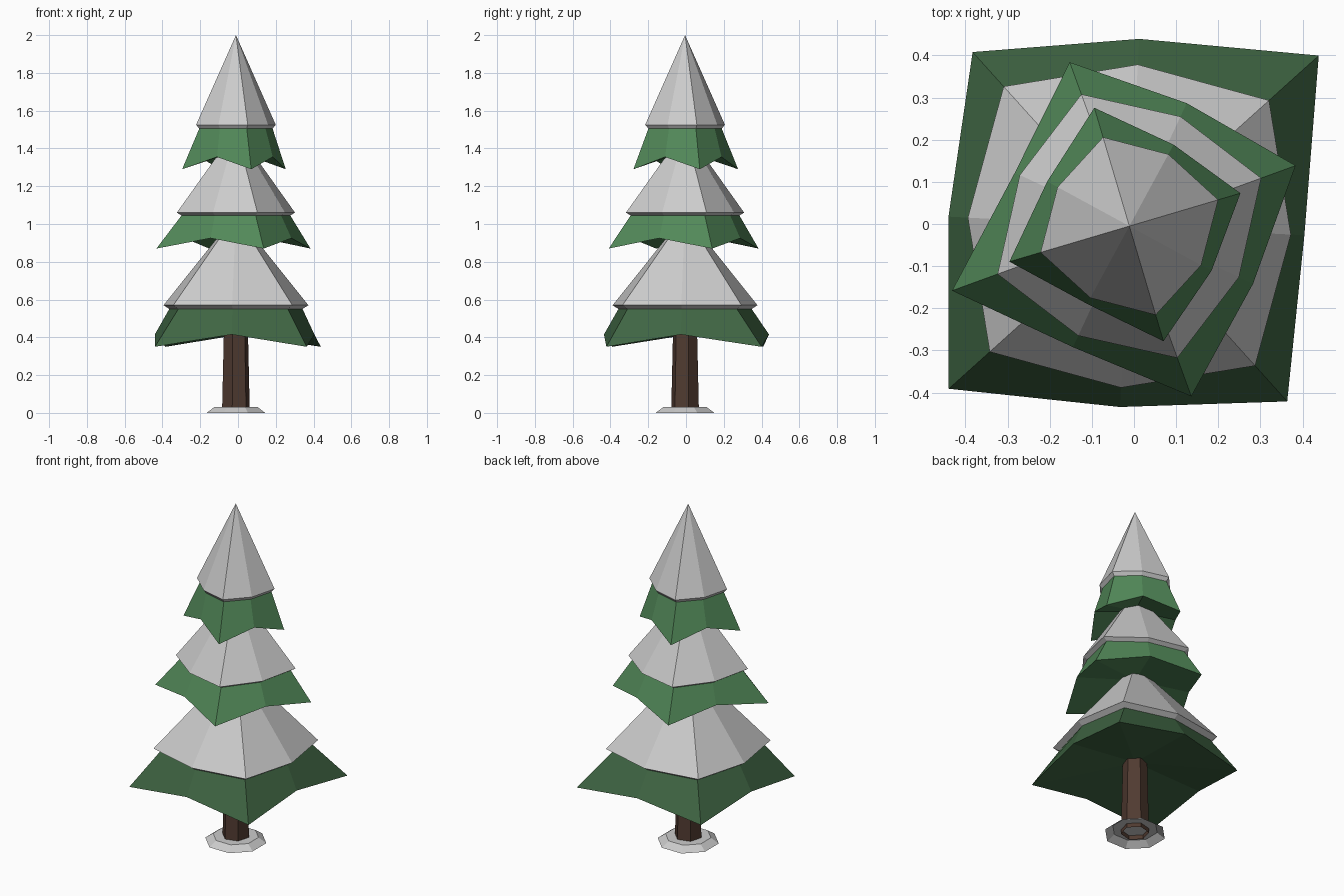
import bpy
from math import radians, cos, sin

if "Cube" in bpy.data.objects:
    bpy.data.objects.remove(bpy.data.objects["Cube"])

CX, CY = -0.011, -0.005


def material(name, rgb):
    m = bpy.data.materials.new(name)
    m.diffuse_color = (*rgb, 1)
    m.use_nodes = True
    m.node_tree.nodes["Principled BSDF"].inputs["Base Color"].default_value = m.diffuse_color
    return m


def ring(radii, zs, start):
    # Closed ring of points; radii and heights repeat around the circle
    n = len(radii)
    return [(CX + r * cos(radians(start + 360 * i / n)),
             CY + r * sin(radians(start + 360 * i / n)),
             zs[i % len(zs)]) for i, r in enumerate(radii)]


def loft(name, rings, top=None, bottom=None, cap=False, mat=None):
    # Skin rings from bottom to top; optional fan to a centre point at either end
    n = len(rings[0])
    verts = [p for r in rings for p in r]
    faces = []
    for k in range(len(rings) - 1):
        for i in range(n):
            j = (i + 1) % n
            faces.append((k * n + i, k * n + j, (k + 1) * n + j, (k + 1) * n + i))
    last = (len(rings) - 1) * n
    if top is not None:
        verts.append((CX, CY, top))
        faces += [(last + i, last + (i + 1) % n, len(verts) - 1) for i in range(n)]
    if bottom is not None:
        verts.append((CX, CY, bottom))
        faces += [((i + 1) % n, i, len(verts) - 1) for i in range(n)]
    if cap:
        faces.append(tuple(range(last, last + n)))
    me = bpy.data.meshes.new(name)
    me.from_pydata(verts, [], faces)
    if mat:
        me.materials.append(mat)
    ob = bpy.data.objects.new(name, me)
    bpy.context.collection.objects.link(ob)
    return ob


green = material("needles", (0.085, 0.25, 0.10))
dark_green = material("dark_needles", (0.05, 0.13, 0.056))
brown = material("bark", (0.08, 0.043, 0.03))

# Branch tiers: start angle, snow tip/mid radius, snow z, lip z, apex z,
# skirt tip z, skirt mid z, skirt radii (tip, mid, ...), material
tiers = [
    ("lower", 42, 0.446, 0.384, 0.57, 0.55, 1.05, 0.35, 0.415,
     (0.605, 0.445, 0.556, 0.43, 0.577, 0.43, 0.56, 0.416), dark_green),
    ("middle", 20, 0.333, 0.287, 1.06, 1.045, 1.50, 0.87, 0.925,
     (0.42, 0.322, 0.414, 0.30, 0.448, 0.317, 0.43, 0.324), green),
    ("upper", 16.5, 0.22, 0.194, 1.525, 1.505, 2.0, 1.29, 1.355,
     (0.275, 0.22, 0.293, 0.222, 0.297, 0.21, 0.285, 0.222), green),
]
for name, a, rt, rm, zs, zl, za, zt, zm, skirt, mat in tiers:
    edge = [rt, rm] * 4
    lip = [r * 0.92 for r in edge]
    loft(name + "_snow", [ring(lip, [zl], a), ring(edge, [zs], a)], top=za)
    loft(name + "_branches", [ring(skirt, [zt, zm], a), ring(lip, [zl], a)],
         bottom=zm + 0.03, mat=mat)

# Trunk: open tapered hexagonal tube
loft("trunk", [ring([0.076] * 6, [0.005], 15), ring([0.065] * 6, [0.47], 15)], mat=brown)

# Snow patch around the foot, open underneath
loft("ground_snow", [ring([0.168] * 8, [0.0], 22.5), ring([0.125] * 8, [0.03], 22.5)], cap=True)
